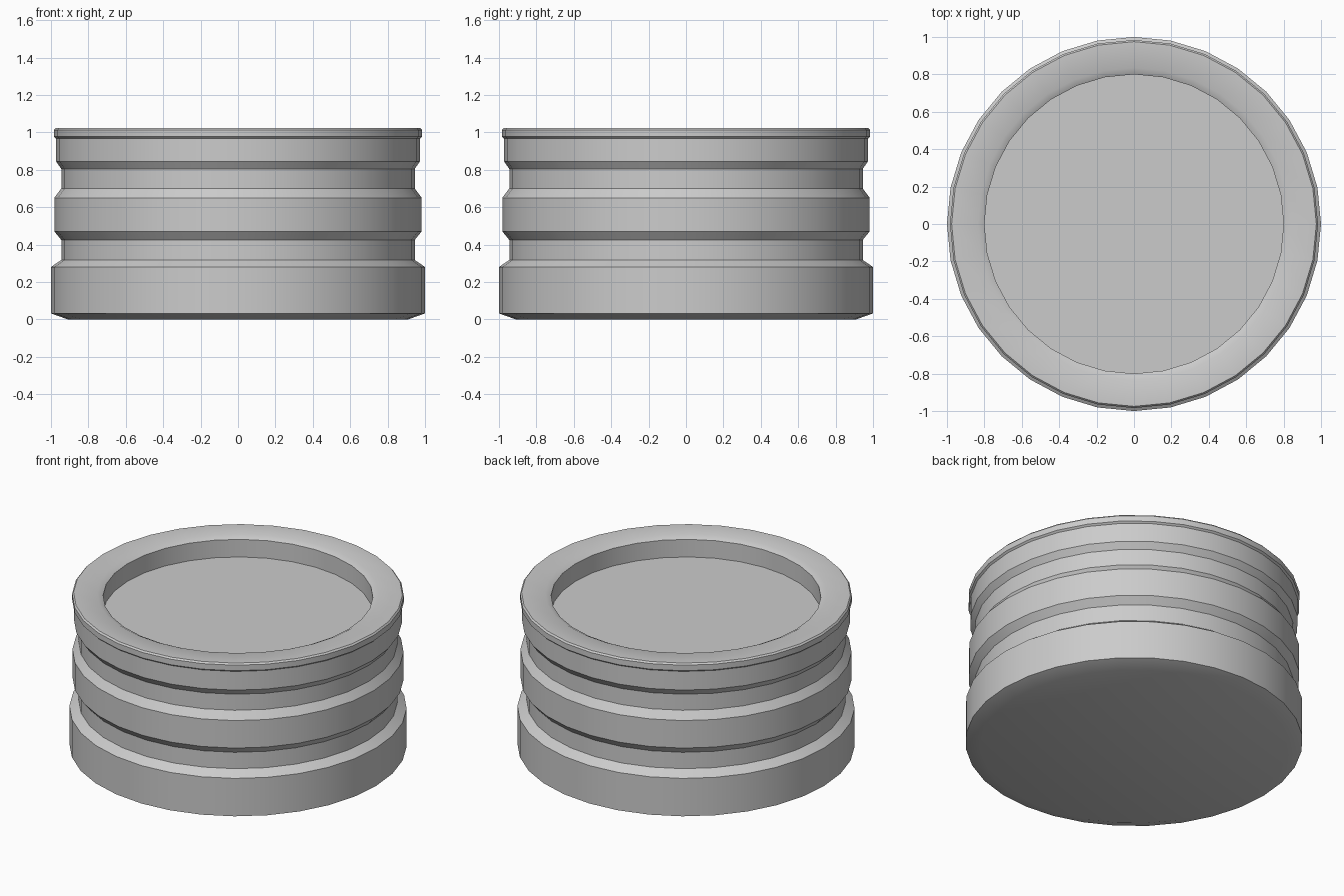
import bpy, bmesh, math

if "Cube" in bpy.data.objects:
    bpy.data.objects.remove(bpy.data.objects["Cube"])

SIDES = 32

# (radius, height) from the underside, up the grooved wall, over the rim, to the recessed floor
PROFILE = [
    (0.91, 0.0), (1.0, 0.032), (1.0, 0.28),          # base band
    (0.945, 0.318), (0.945, 0.425),                  # lower groove
    (0.982, 0.47), (0.982, 0.65),                    # middle band
    (0.945, 0.70), (0.945, 0.805),                   # upper groove
    (0.973, 0.845), (0.973, 0.967),                  # top band
    (0.984, 0.977), (0.984, 1.013), (0.975, 1.023),  # lip
    (0.835, 1.023), (0.80, 1.005), (0.80, 0.89),     # rim and recess wall
]


def lathe(name, profile, sides):
    bm = bmesh.new()
    rings = []
    for r, z in profile:
        rings.append([bm.verts.new((r * math.cos(2 * math.pi * i / sides),
                                    r * math.sin(2 * math.pi * i / sides), z))
                      for i in range(sides)])
    for low, high in zip(rings, rings[1:]):
        for i in range(sides):
            j = (i + 1) % sides
            bm.faces.new((low[i], low[j], high[j], high[i]))
    # flat underside and recessed floor
    bm.faces.new(rings[0][::-1])
    bm.faces.new(rings[-1])
    bmesh.ops.recalc_face_normals(bm, faces=bm.faces)
    mesh = bpy.data.meshes.new(name)
    bm.to_mesh(mesh)
    bm.free()
    obj = bpy.data.objects.new(name, mesh)
    bpy.context.collection.objects.link(obj)
    return obj


# Round grooved body with a shallow recess in the top
body = lathe("grooved_round_body", PROFILE, SIDES)
bpy.context.view_layer.objects.active = body
body.select_set(True)
bpy.ops.object.shade_smooth_by_angle(angle=math.radians(30))
